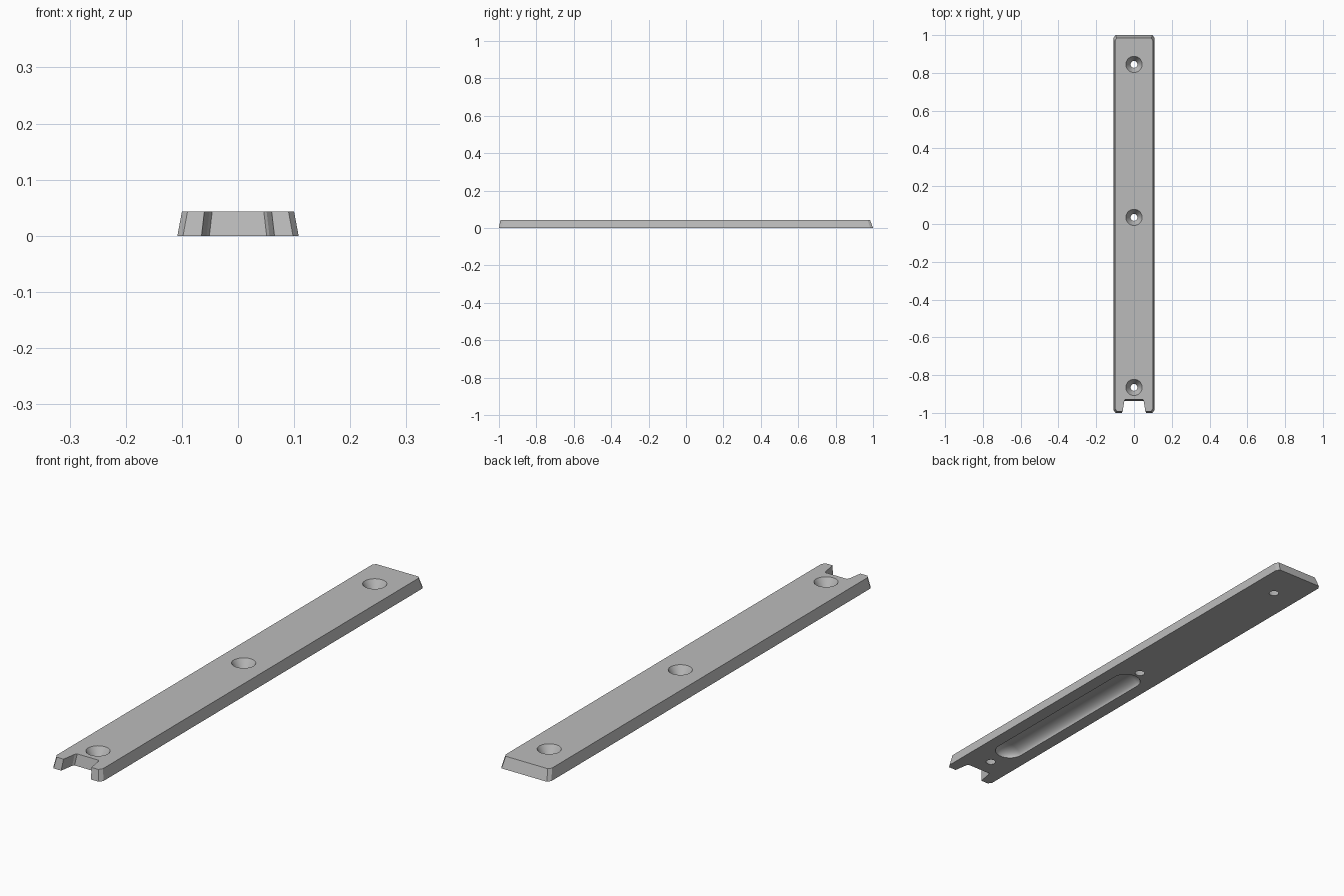
import bpy, bmesh, math
from mathutils import Matrix

old = bpy.data.objects.get("Cube")
if old:
    bpy.data.objects.remove(old)

HEIGHT = 0.043

grey = bpy.data.materials.new("plain grey")
grey.use_nodes = True
colour = (0.5, 0.5, 0.5, 1)
grey.diffuse_color = colour
grey.node_tree.nodes["Principled BSDF"].inputs["Base Color"].default_value = colour


def make_object(name, bm):
    bmesh.ops.recalc_face_normals(bm, faces=bm.faces)
    mesh = bpy.data.meshes.new(name)
    bm.to_mesh(mesh)
    bm.free()
    mesh.materials.append(grey)
    obj = bpy.data.objects.new(name, mesh)
    bpy.context.collection.objects.link(obj)
    return obj


def cut(target, cutter):
    cutter.hide_render = True
    mod = target.modifiers.new("cut", "BOOLEAN")
    mod.operation = "DIFFERENCE"
    mod.solver = "EXACT"
    mod.object = cutter
    bpy.context.view_layer.objects.active = target
    bpy.ops.object.modifier_apply(modifier=mod.name)
    bpy.data.objects.remove(cutter)


# Tapered bar: half outlines from the notch round to the back, mirrored in x
bottom = [(0.051, -0.937), (0.056, -0.945), (0.065, -1), (0.098, -1),
          (0.108, -0.985), (0.108, 0.985), (0.098, 1)]
top = [(0.046, -0.928), (0.051, -0.936), (0.060, -0.992), (0.090, -0.992),
       (0.100, -0.977), (0.100, 0.971), (0.091, 0.984)]

bm = bmesh.new()
rings = []
for half, z in ((bottom, 0), (top, HEIGHT)):
    loop = half + [(-x, y) for x, y in reversed(half)]
    rings.append([bm.verts.new((x, y, z)) for x, y in loop])
low, high = rings
bm.faces.new(low[::-1])
bm.faces.new(high)
count = len(low)
for i in range(count):
    j = (i + 1) % count
    bm.faces.new((low[i], low[j], high[j], high[i]))
bar = make_object("mounting_bar", bm)

# Countersunk screw holes, with the cutter running past both faces
R_LOW, R_HIGH, PAST = 0.018, 0.043, 0.01
slope = (R_HIGH - R_LOW) / HEIGHT
for y in (0.845, 0.035, -0.865):
    bm = bmesh.new()
    bmesh.ops.create_cone(bm, cap_ends=True, segments=48,
                          radius1=R_LOW - slope * PAST,
                          radius2=R_HIGH + slope * PAST,
                          depth=HEIGHT + 2 * PAST,
                          matrix=Matrix.Translation((0, y, HEIGHT / 2)))
    cut(bar, make_object("hole_cutter", bm))

# Round-bottomed slot in the underside: a sphere stretched into a capsule
bm = bmesh.new()
bmesh.ops.create_uvsphere(bm, u_segments=48, v_segments=23, radius=0.056,
                          matrix=Matrix.Rotation(math.pi / 2, 4, "X"))
for v in bm.verts:
    v.co.y += math.copysign(0.35, v.co.y) - 0.40
    v.co.z *= 0.6
cut(bar, make_object("slot_cutter", bm))

bpy.ops.object.select_all(action="DESELECT")
bar.select_set(True)
bpy.context.view_layer.objects.active = bar
bpy.ops.object.shade_smooth_by_angle(angle=math.radians(20))
